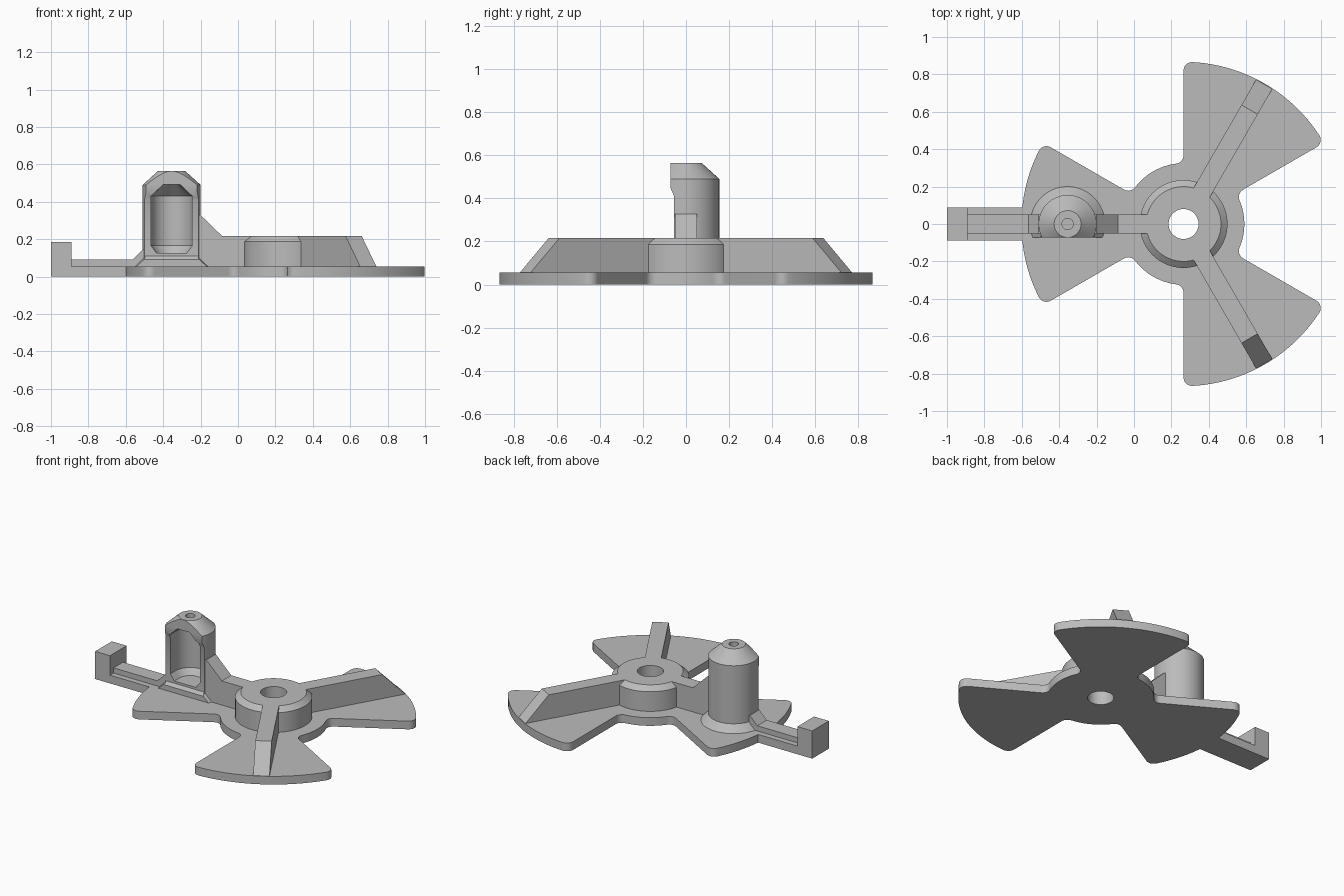
import bpy, bmesh
from math import sin, cos, asin, pi, radians, sqrt
from mathutils import Matrix, Vector

cube = bpy.data.objects.get("Cube")
if cube:
    bpy.data.objects.remove(cube)

HUB_X, POST_X = 0.265, -0.355
PLATE_TOP, RIB_TOP, RIB_HALF = 0.055, 0.217, 0.05
DISC_R, BLADE_R, FILLET = 0.325, 0.867, 0.045
ARM_HALF, ARM_END, ARM_START = 0.088, -1.0, -0.89

grey = bpy.data.materials.new("plain grey")
grey.use_nodes = True
grey.diffuse_color = (0.5, 0.5, 0.5, 1)
grey.node_tree.nodes["Principled BSDF"].inputs["Base Color"].default_value = (0.5, 0.5, 0.5, 1)


def finish(name, bm, matrix=None):
    bmesh.ops.remove_doubles(bm, verts=bm.verts, dist=1e-5)
    bmesh.ops.recalc_face_normals(bm, faces=bm.faces)
    if matrix:
        bm.transform(matrix)
    mesh = bpy.data.meshes.new(name)
    bm.to_mesh(mesh)
    bm.free()
    obj = bpy.data.objects.new(name, mesh)
    bpy.context.collection.objects.link(obj)
    mesh.materials.append(grey)
    return obj


def extrude(name, outline, direction, matrix=None):
    """Prism from a closed 3D outline."""
    bm = bmesh.new()
    face = bm.faces.new([bm.verts.new(p) for p in outline])
    new = bmesh.ops.extrude_face_region(bm, geom=[face], use_keep_orig=True)["geom"]
    verts = [v for v in new if isinstance(v, bmesh.types.BMVert)]
    bmesh.ops.translate(bm, verts=verts, vec=direction)
    return finish(name, bm, matrix)


def lathe(name, profile, x, closed=False, steps=64):
    """Revolve (radius, z) points about a vertical axis at x."""
    bm = bmesh.new()
    verts = [bm.verts.new((r, 0, z)) for r, z in profile]
    pairs = list(zip(verts, verts[1:]))
    if closed:
        pairs.append((verts[-1], verts[0]))
    edges = [bm.edges.new(p) for p in pairs]
    bmesh.ops.spin(bm, geom=verts + edges, cent=(0, 0, 0), axis=(0, 0, 1),
                   angle=2 * pi, steps=steps)
    return finish(name, bm, Matrix.Translation((x, 0, 0)))


def cut(obj, cutter):
    mod = obj.modifiers.new("cut", "BOOLEAN")
    mod.operation, mod.solver, mod.object = "DIFFERENCE", "EXACT", cutter
    bpy.context.view_layer.objects.active = obj
    bpy.ops.object.modifier_apply(modifier=mod.name)
    bpy.data.objects.remove(cutter)


def arc(radius, start, end, steps, center=(0, 0)):
    return [(center[0] + radius * cos(start + (end - start) * i / steps),
             center[1] + radius * sin(start + (end - start) * i / steps))
            for i in range(steps + 1)]


def half_blade():
    """Half outline of a blade along +x, from the disc to the tip."""
    edge = -radians(30)
    inner = edge - asin(FILLET / (DISC_R + FILLET))
    outer = edge + asin(FILLET / (BLADE_R - FILLET))
    c1 = ((DISC_R + FILLET) * cos(inner), (DISC_R + FILLET) * sin(inner))
    c2 = ((BLADE_R - FILLET) * cos(outer), (BLADE_R - FILLET) * sin(outer))
    pts = arc(DISC_R, -radians(60), inner, 6)
    pts += arc(FILLET, inner + pi, edge + pi / 2, 6, c1)[1:]
    pts += arc(FILLET, edge - pi / 2, outer, 6, c2)
    return pts, outer


# Base plate: three rounded blades, one with the long arm
start, tip = half_blade()
outline = []
for k in range(3):
    turn = radians(60 + 120 * k)
    if k == 1:
        a = asin(ARM_HALF / BLADE_R)
        side = arc(BLADE_R, tip, -a, 10)[1:] + [(HUB_X - ARM_END, -ARM_HALF)]
        half = start + side
        blade = half + [(x, -y) for x, y in reversed(half)]
    else:
        half = start + arc(BLADE_R, tip, 0, 12)[1:]
        blade = half + [(x, -y) for x, y in reversed(half[:-1])]
    outline += [(x * cos(turn) - y * sin(turn) + HUB_X,
                 x * sin(turn) + y * cos(turn), 0) for x, y in blade[:-1]]
plate = extrude("base_plate", outline, (0, 0, PLATE_TOP))
BORE = 0.08
cut(plate, lathe("bore_cutter", [(0, -0.1), (BORE, -0.1), (BORE, 0.1), (0, 0.1)], HUB_X))

# Chamfered hub ring
hub = lathe("hub", [(BORE, 0.04), (0.235, 0.04), (0.235, 0.187),
                    (0.2, RIB_TOP), (BORE, RIB_TOP)], HUB_X, closed=True)


def rib(name, profile, matrix=None, half=RIB_HALF):
    return extrude(name, [(x, -half, z) for x, z in profile], (0, 2 * half, 0), matrix)


# Two sloped blade ribs
parts = [plate, hub]
for name, angle in (("rear_rib", 60), ("front_rib", -60)):
    place = Matrix.Translation((HUB_X, 0, 0)) @ Matrix.Rotation(radians(angle), 4, "Z")
    parts.append(rib(name, [(0.15, 0.04), (0.15, RIB_TOP), (0.706, RIB_TOP),
                            (0.862, PLATE_TOP), (0.862, 0.04)], place))

# Rib from hub to post, rib along the arm, and the end stop
parts.append(rib("post_rib", [(0.115, 0.04), (0.115, RIB_TOP), (-0.085, RIB_TOP),
                              (-0.2, 0.328), (-0.22, 0.328), (-0.22, 0.04)]))
parts.append(rib("arm_rib", [(-0.9, 0.04), (-0.9, 0.09), (-0.565, 0.09),
                             (-0.51, 0.145), (-0.48, 0.145), (-0.48, 0.04)]))
parts.append(rib("end_stop", [(ARM_END, 0.04), (ARM_END, 0.186),
                              (ARM_START, 0.186), (ARM_START, 0.04)], half=ARM_HALF))

# Hollow post: turned body, flattened front, open cavity with a top hole
post = lathe("post", [(0, 0.045), (0.2, 0.045), (0.2, PLATE_TOP), (0.155, 0.1),
                      (0.155, 0.49), (0.072, 0.565), (0, 0.565)], POST_X)
front = [(-0.072, 0), (-0.072, 0.09), (-0.055, 0.11), (-0.055, 0.41),
         (-0.073, 0.45), (-0.073, 0.7), (-0.4, 0.7), (-0.4, 0)]
cut(post, extrude("front_cutter", [(POST_X - 0.3, y, z) for y, z in front], (0.6, 0, 0)))
side = [(0.08, 0.125), (0.11, 0.165), (0.11, 0.43), (0.045, 0.492)]
cut(post, lathe("cavity_cutter", [(0, 0.125)] + side[:3] + [(0.03, 0.505), (0.03, 0.7), (0, 0.7)],
                POST_X))
opening = side + [(-x, z) for x, z in reversed(side)]
cut(post, extrude("opening_cutter", [(POST_X + x, -0.3, z) for x, z in opening], (0, 0.3, 0)))
parts.append(post)

# Smooth round walls, keep edges sharp
bpy.ops.object.select_all(action="DESELECT")
for obj in parts:
    obj.select_set(True)
bpy.context.view_layer.objects.active = plate
bpy.ops.object.shade_smooth_by_angle(angle=radians(30))
